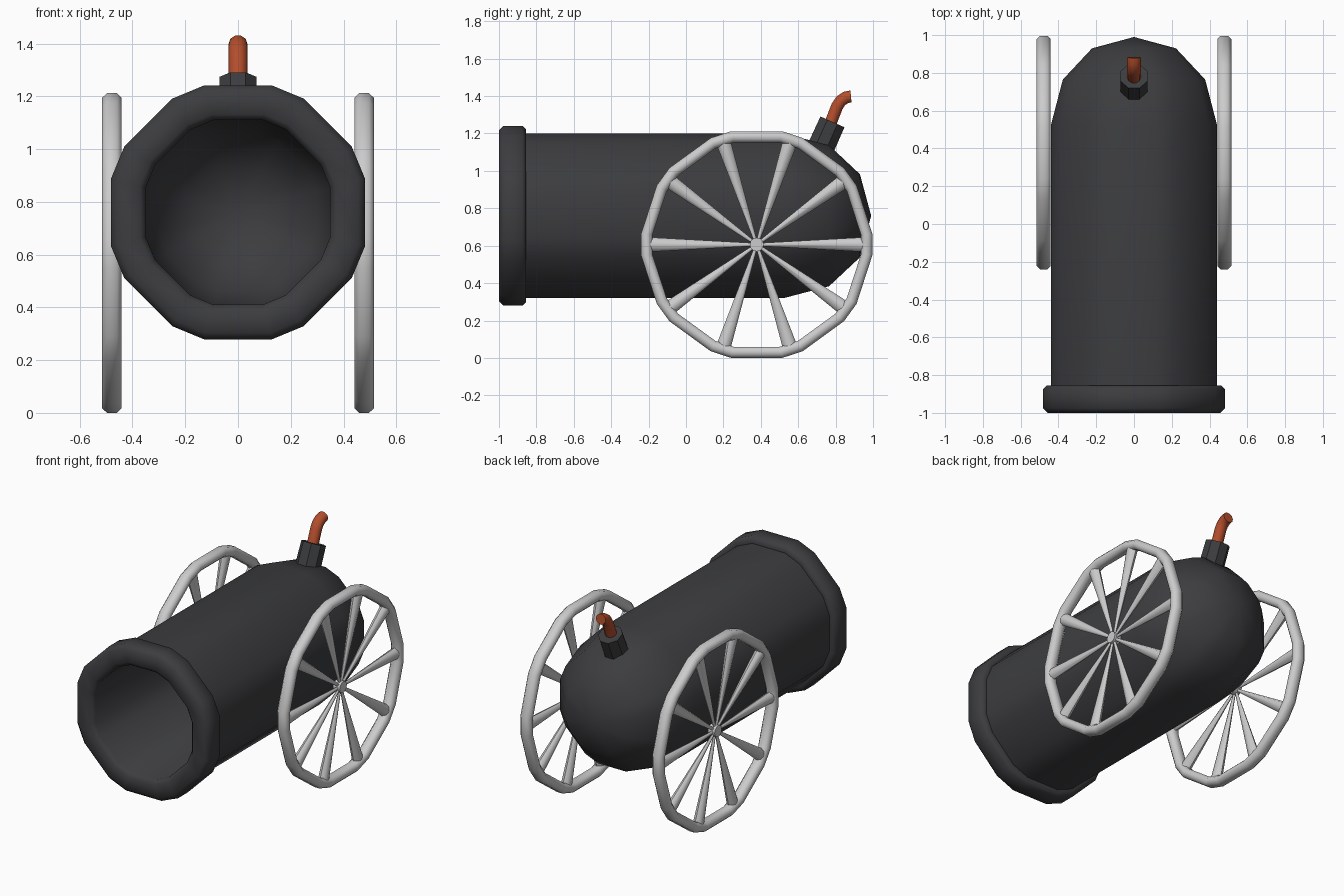
import bpy, bmesh
from math import cos, sin, pi, radians
from mathutils import Matrix, Vector

if "Cube" in bpy.data.objects:
    bpy.data.objects.remove(bpy.data.objects["Cube"])

def material(name, color):
    m = bpy.data.materials.new(name)
    m.diffuse_color = (*color, 1)
    m.use_nodes = True
    m.node_tree.nodes["Principled BSDF"].inputs["Base Color"].default_value = m.diffuse_color
    return m

iron = material("dark_iron", (0.045, 0.046, 0.05))
orange = material("fuse_orange", (0.45, 0.075, 0.025))

def finish(name, bm, mat=None, angle=50):
    bmesh.ops.remove_doubles(bm, verts=bm.verts, dist=1e-4)
    bmesh.ops.recalc_face_normals(bm, faces=bm.faces)
    me = bpy.data.meshes.new(name)
    bm.to_mesh(me)
    bm.free()
    ob = bpy.data.objects.new(name, me)
    bpy.context.collection.objects.link(ob)
    if mat:
        me.materials.append(mat)
    bpy.ops.object.select_all(action='DESELECT')
    ob.select_set(True)
    bpy.context.view_layer.objects.active = ob
    bpy.ops.object.shade_smooth_by_angle(angle=radians(angle))
    return ob

def chamfered(n, start, half):
    """Angles of an n-gon whose corners are each cut into two."""
    return [radians(start + k * 360 / n + s * half) for k in range(n) for s in (-1, 1)]

def lathe(bm, profile, angles, place, closed=False):
    """Turn a (radius, offset) profile through the given angles."""
    rings = [[bm.verts.new(place(r, t, a)) for a in angles] for r, t in profile]
    pairs = list(zip(rings, rings[1:]))
    if closed:
        pairs.append((rings[-1], rings[0]))
    n = len(angles)
    for a, b in pairs:
        for i in range(n):
            j = (i + 1) % n
            bm.faces.new((a[i], a[j], b[j], b[i]))

# Barrel: domed breech, muzzle band and hollow bore in one profile
bm = bmesh.new()
profile = [(0, .99), (.23, .93), (.39, .765), (.455, .525), (.455, -.855),
           (.478, -.855), (.498, -.875), (.498, -.975), (.472, -1), (.385, -1),
           (.362, -.975), (.362, .5), (.31, .70), (.18, .84), (0, .89)]
lathe(bm, profile, chamfered(8, 22.5, 7.5),
      lambda r, t, a: (r * cos(a), t, .76 + r * sin(a)))
finish("barrel", bm, iron)

# Wheels: ten-cornered rim, ten tapered spokes, small hub
WY, WZ = .378, .606
for side, label in ((1, "right"), (-1, "left")):
    bm = bmesh.new()
    rim = [(.603, .441), (.621, .459), (.621, .497), (.603, .515),
           (.578, .515), (.560, .497), (.560, .459), (.578, .441)]
    lathe(bm, rim, chamfered(10, 0, 5.3),
          lambda r, t, a: (side * t, WY + r * cos(a), WZ + r * sin(a)), closed=True)
    finish(label + "_wheel_rim", bm)

    bm = bmesh.new()
    for k in range(10):
        d = Vector((0, cos(k * pi / 5), sin(k * pi / 5)))
        rot = Matrix((Vector((1, 0, 0)), d.cross(Vector((1, 0, 0))), d)).transposed().to_4x4()
        mid = Vector((side * .478, WY, WZ)) + d * .295
        bmesh.ops.create_cone(bm, cap_ends=True, segments=8, radius1=.008, radius2=.039,
                              depth=.56, matrix=Matrix.Translation(mid) @ rot
                              @ Matrix.Diagonal((.8, 1, 1, 1)))
    finish(label + "_wheel_spokes", bm)

    bm = bmesh.new()
    bmesh.ops.create_cone(bm, cap_ends=True, segments=12, radius1=.037, radius2=.037, depth=.05,
                          matrix=Matrix.Translation((side * .473, WY, WZ))
                          @ Matrix.Rotation(pi / 2, 4, 'Y'))
    finish(label + "_wheel_hub", bm)

# Fuse holder: eight-sided stub leaning backwards
bm = bmesh.new()
axis = Vector((0, .41, .912)).normalized()
top = Vector((0, .783, 1.262))
bmesh.ops.create_cone(bm, cap_ends=True, segments=8, radius1=.079, radius2=.076, depth=.22,
                      matrix=Matrix.Translation(top - axis * .11)
                      @ Matrix.Rotation(-radians(24.2), 4, 'X')
                      @ Matrix.Rotation(pi / 8, 4, 'Z'))
finish("fuse_holder", bm, iron, 30)

# Fuse: bent round cord
bm = bmesh.new()
path = [(.765, 1.235, 66), (.808, 1.345, 62), (.828, 1.375, 45), (.855, 1.393, 24), (.882, 1.398, 5)]
rings = []
for y, z, tilt in path:
    t = radians(tilt)
    rings.append([bm.verts.new((.036 * cos(a), y - .034 * sin(a) * sin(t), z + .034 * sin(a) * cos(t)))
                  for a in [k * pi / 5 for k in range(10)]])
for a, b in zip(rings, rings[1:]):
    for i in range(10):
        j = (i + 1) % 10
        bm.faces.new((a[i], a[j], b[j], b[i]))
bm.faces.new(rings[0])
bm.faces.new(rings[-1])
finish("fuse", bm, orange)
